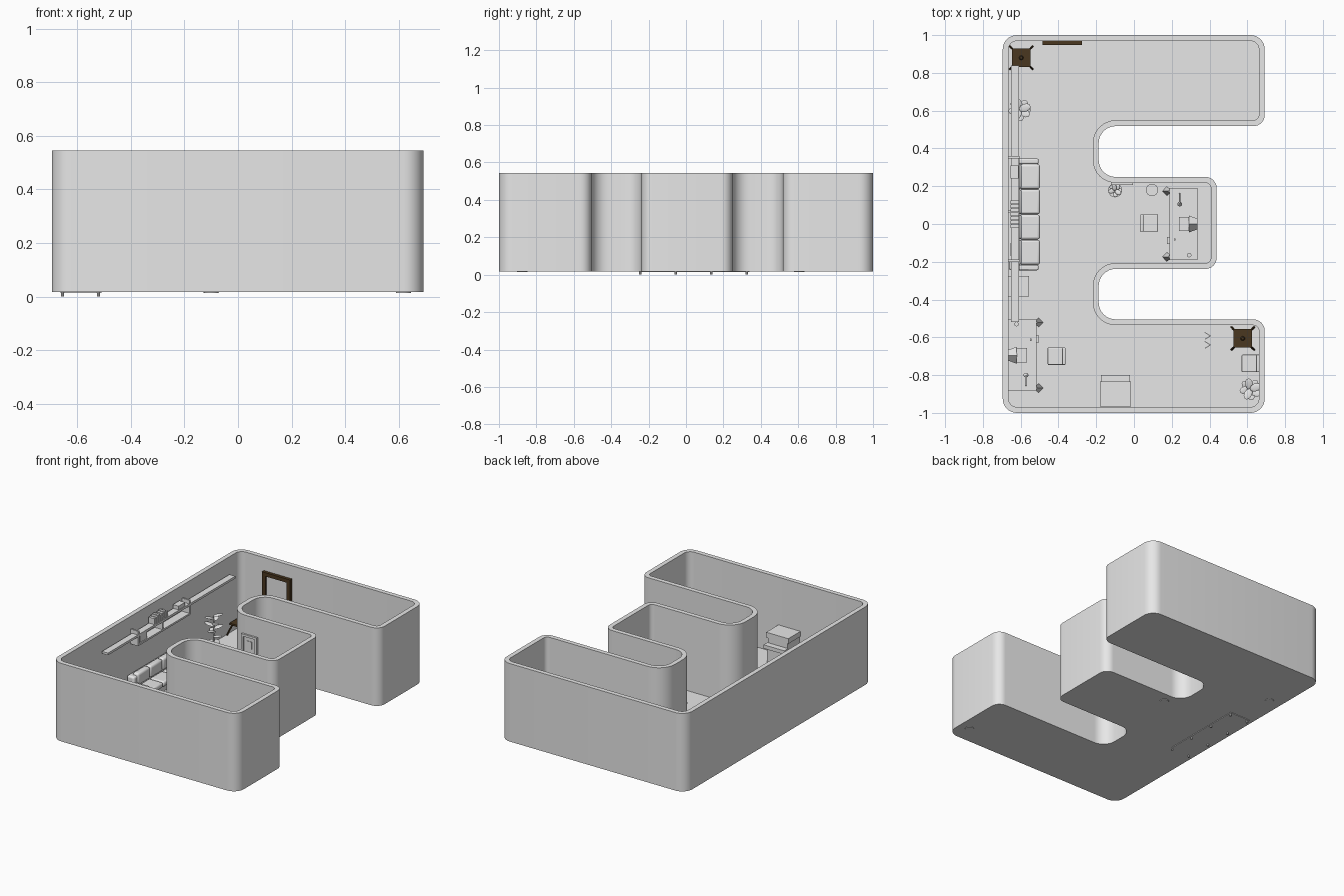
import bpy, bmesh, math
from mathutils import Matrix, Vector

old = bpy.data.objects.get("Cube")
if old:
    bpy.data.objects.remove(old)


def material(name, rgb):
    m = bpy.data.materials.new(name)
    m.use_nodes = True
    m.diffuse_color = (*rgb, 1)
    m.node_tree.nodes["Principled BSDF"].inputs["Base Color"].default_value = (*rgb, 1)
    return m


GREY = material("plain_grey", (0.8, 0.8, 0.8))
BROWN = material("dark_wood", (0.067, 0.038, 0.014))
FLOOR = 0.03


def finish(name, bm, mat=GREY, smooth=False, at=None, bevel=0):
    bmesh.ops.recalc_face_normals(bm, faces=bm.faces)
    me = bpy.data.meshes.new(name)
    bm.to_mesh(me)
    bm.free()
    ob = bpy.data.objects.new(name, me)
    bpy.context.collection.objects.link(ob)
    me.materials.append(mat)
    if at:
        ob.matrix_world = at
    if bevel:
        mod = ob.modifiers.new("soft_edges", "BEVEL")
        mod.width, mod.segments = bevel, 3
    if smooth:
        bpy.ops.object.select_all(action="DESELECT")
        ob.select_set(True)
        bpy.context.view_layer.objects.active = ob
        bpy.ops.object.shade_smooth_by_angle(angle=math.radians(35))
    return ob


def boxes(name, items, **kw):
    """Each item is x0, x1, y0, y1, z0, z1."""
    bm = bmesh.new()
    for x0, x1, y0, y1, z0, z1 in items:
        mid = Vector((x0 + x1, y0 + y1, z0 + z1)) / 2
        m = Matrix.Translation(mid) @ Matrix.Diagonal((x1 - x0, y1 - y0, z1 - z0, 1))
        bmesh.ops.create_cube(bm, size=1, matrix=m)
    return finish(name, bm, **kw)


def rods(name, items, sides=10, **kw):
    """Each item is start, end, start radius, end radius."""
    bm = bmesh.new()
    for a, b, r0, r1 in items:
        a, b = Vector(a), Vector(b)
        m = Matrix.Translation((a + b) / 2) @ (b - a).to_track_quat("Z", "Y").to_matrix().to_4x4()
        bmesh.ops.create_cone(bm, cap_ends=True, segments=sides, radius1=r0, radius2=r1,
                              depth=(b - a).length, matrix=m)
    return finish(name, bm, smooth=sides > 4, **kw)


# Three-armed room shell with rounded corners: (x, y, outer radius)
OUTLINE = [(-.695, -1, .075), (.692, -1, .075), (.692, -.505, .06), (-.187, -.505, .09),
           (-.187, -.238, .09), (.438, -.238, .06), (.438, .249, .06), (-.187, .249, .09),
           (-.187, .518, .09), (.692, .518, .06), (.692, 1, .075), (-.695, 1, .075)]


def rounded(inset, steps=8):
    pts = [Vector(p[:2]) for p in OUTLINE]
    out = []
    for i, p in enumerate(pts):
        u = (p - pts[i - 1]).normalized()
        v = (pts[(i + 1) % len(pts)] - p).normalized()
        turn = u.x * v.y - u.y * v.x
        r = OUTLINE[i][2] - inset * turn
        corner = p + inset * turn * (v - u)
        centre = corner + r * (v - u)
        for k in range(steps + 1):
            t = k / steps * math.pi / 2
            out.append(centre - v * r * math.cos(t) + u * r * math.sin(t))
    return out


bm = bmesh.new()
loops = [[bm.verts.new((p.x, p.y, z)) for p in rounded(inset)]
         for inset, z in ((0, .018), (0, .545), (.031, .545), (.031, FLOOR))]
for a, b in zip(loops, loops[1:]):
    for i in range(len(a)):
        bm.faces.new((a[i - 1], a[i], b[i], b[i - 1]))
bm.faces.new(loops[0])
bm.faces.new(loops[-1])
finish("room_shell", bm, smooth=True)

# Sofa along the left wall
boxes("sofa_base", [(-.662, -.51, -.24, .34, .014, .07)])
boxes("sofa_back", [(-.662, -.605, -.245, .345, .03, .165)], smooth=True, bevel=.012)
boxes("sofa_arms", [(-.65, -.505, y, y + .028, .03, .125) for y in (-.245, .318)],
      smooth=True, bevel=.008)
cushions = [-.215 + .1335 * i for i in range(4)]
boxes("sofa_seats", [(-.605, -.498, y, y + .131, .065, .1) for y in cushions],
      smooth=True, bevel=.012)
boxes("sofa_back_cushions", [(-.64, -.595, y, y + .131, .1, .18) for y in cushions],
      smooth=True, bevel=.014)
rods("sofa_feet", [((x, -.245 + .19 * i, 0), (x, -.245 + .19 * i, .03), .006, .006)
                   for x in (-.655, -.52) for i in range(4)])

# Wall shelves with books
boxes("long_shelf", [(-.652, -.608, -.52, .84, .42, .435)])
boxes("lower_shelf", [(-.664, -.606, -.2, .36, .36, .372)]
      + [(-.664, -.606, y, y + .012, .36, .46) for y in (-.2, .06, .348)])
boxes("books", [(-.655, -.61, -.02 + .021 * i, -.002 + .021 * i, .435, .475 + .004 * (i % 3))
                for i in range(7)])
boxes("shelf_boxes", [(-.655, -.612, -.17, -.1, .372, .42), (-.655, -.612, .24, .31, .435, .46)])


def chair(at):
    # Faces +x in its own frame
    boxes("chair_seat", [(-.04, .045, -.046, .046, .1, .118)], at=at, smooth=True, bevel=.005)
    boxes("chair_back", [(-.05, -.032, -.046, .046, .115, .2)], at=at, smooth=True, bevel=.005)
    rods("chair_post", [((0, 0, .05), (0, 0, .102), .007, .007)]
         + [((0, 0, .052), (.04 * math.cos(a), .04 * math.sin(a), .034), .005, .004)
            for a in [i * math.tau / 5 for i in range(5)]], at=at)


def workstation(x, y, turn):
    at = Matrix.Translation((x, y, 0)) @ Matrix.Rotation(turn, 4, "Z")
    boxes("desk_top", [(-.075, .075, -.19, .19, .158, .17)], at=at)
    boxes("desk_sides", [(-.07, .07, s * .175 - .006, s * .175 + .006, FLOOR, .158)
                         for s in (-1, 1)] + [(.055, .065, -.17, .17, .08, .158)], at=at)
    rods("desk_feet", [((-.088, s * .174, FLOOR), (-.07, s * .174, .15), .024, .012)
                       for s in (-1, 1)], sides=4, at=at)
    boxes("monitor", [(-.025, .03, -.038, .038, .185, .255), (-.01, .03, -.025, .025, .17, .185)],
          at=at)
    rods("monitor_back", [((.028, 0, .22), (.075, 0, .22), .045, .028)], sides=4,
         at=at @ Matrix.Translation((0, 0, 0)))
    boxes("desk_items", [(-.088, -.07, -.105, -.068, .14, .158), (-.05, -.042, -.088, -.076, .17, .18),
                         (-.055, -.04, -.02, .02, .17, .174)], at=at)
    rods("cup", [((.03, -.165, .17), (.03, -.165, .19), .01, .012)], at=at)
    rods("desk_lamp", [((-.02, .16, .17), (-.02, .16, .176), .02, .02),
                       ((-.02, .16, .176), (-.02, .155, .23), .003, .003),
                       ((-.02, .155, .23), (-.02, .112, .25), .003, .003),
                       ((-.02, .105, .235), (-.02, .112, .256), .013, .005)], at=at)
    chair(at @ Matrix.Translation((-.18, .005, 0)))


workstation(.262, 0, 0)
workstation(-.592, -.695, math.pi)
chair(Matrix.Translation((.615, -.738, 0)) @ Matrix.Rotation(math.pi, 4, "Z"))


def plant(x, y, height, spread, leaves):
    at = Matrix.Translation((x, y, 0))
    rods("plant_pot", [((0, 0, .014), (0, 0, .085), .028, .037)], sides=16, at=at)
    rods("plant_stem", [((0, 0, .08), (0, 0, height), .005, .003)], at=at)
    bm = bmesh.new()
    for i in range(leaves):
        a = i * 2.4
        z = .12 + (height - .12) * i / (leaves - 1)
        m = (Matrix.Translation((0, 0, z)) @ Matrix.Rotation(a, 4, "Z")
             @ Matrix.Rotation(-.25, 4, "Y") @ Matrix.Translation((spread * .5, 0, 0))
             @ Matrix.Diagonal((spread * .55, spread * .36, .004, 1)))
        bmesh.ops.create_uvsphere(bm, u_segments=10, v_segments=6, radius=1, matrix=m)
    finish("plant_leaves", bm, smooth=True, at=at)


plant(-.605, .605, .26, .06, 9)
plant(.617, -.875, .22, .058, 9)
plant(-.1, .178, .17, .036, 7)


def side_table(x, y):
    at = Matrix.Translation((x, y, 0))
    boxes("table_top", [(-.049, .049, -.049, .049, .1, .112)], mat=BROWN, at=at)
    rods("table_legs", [((sx * .06, sy * .06, FLOOR), (sx * .035, sy * .035, .102), .005, .006)
                        for sx in (-1, 1) for sy in (-1, 1)], mat=BROWN, at=at)
    rods("table_ornament", [((0, 0, .112), (0, 0, .125), .012, .007)], mat=BROWN, at=at)


side_table(-.597, .88)
side_table(.576, -.606)

# Tall framed panel on the back wall
boxes("panel_frame", [(-.485, -.46, .948, .97, FLOOR, .457), (-.3, -.275, .948, .97, FLOOR, .457),
                      (-.485, -.275, .948, .97, .432, .457)], mat=BROWN)
boxes("panel_face", [(-.46, -.3, .96, .97, FLOOR, .432)])

# Small picture and waste bin in the middle arm
boxes("picture_frame", [(-.12, -.105, .206, .219, .29, .42), (-.02, -.005, .206, .219, .29, .42),
                        (-.12, -.005, .206, .219, .29, .305), (-.12, -.005, .206, .219, .405, .42)])
boxes("picture_panel", [(-.105, -.02, .213, .219, .305, .405), (-.08, -.045, .209, .215, .33, .38)])
rods("waste_bin", [((.095, .18, FLOOR), (.095, .18, .095), .026, .033)], sides=16)

# Cabinet with a front ledge at the front wall
boxes("cabinet", [(-.18, -.015, -.965, -.835, .19, .225), (-.172, -.023, -.965, -.84, FLOOR, .19),
                  (-.175, -.02, -.84, -.8, .13, .155), (-.165, -.03, -.84, -.82, FLOOR, .13)])

# Small stand beside the sofa
boxes("small_stand", [(-.665, -.555, -.385, -.275, .1, .112), (-.655, -.565, -.375, -.285, FLOOR, .1)])

# Pair of bent hooks
rods("hooks", [((.405, y, .036), (.375, y + s * .018, .036), .003, .003)
               for y in (-.592, -.64) for s in (-1, 1)], sides=6)
